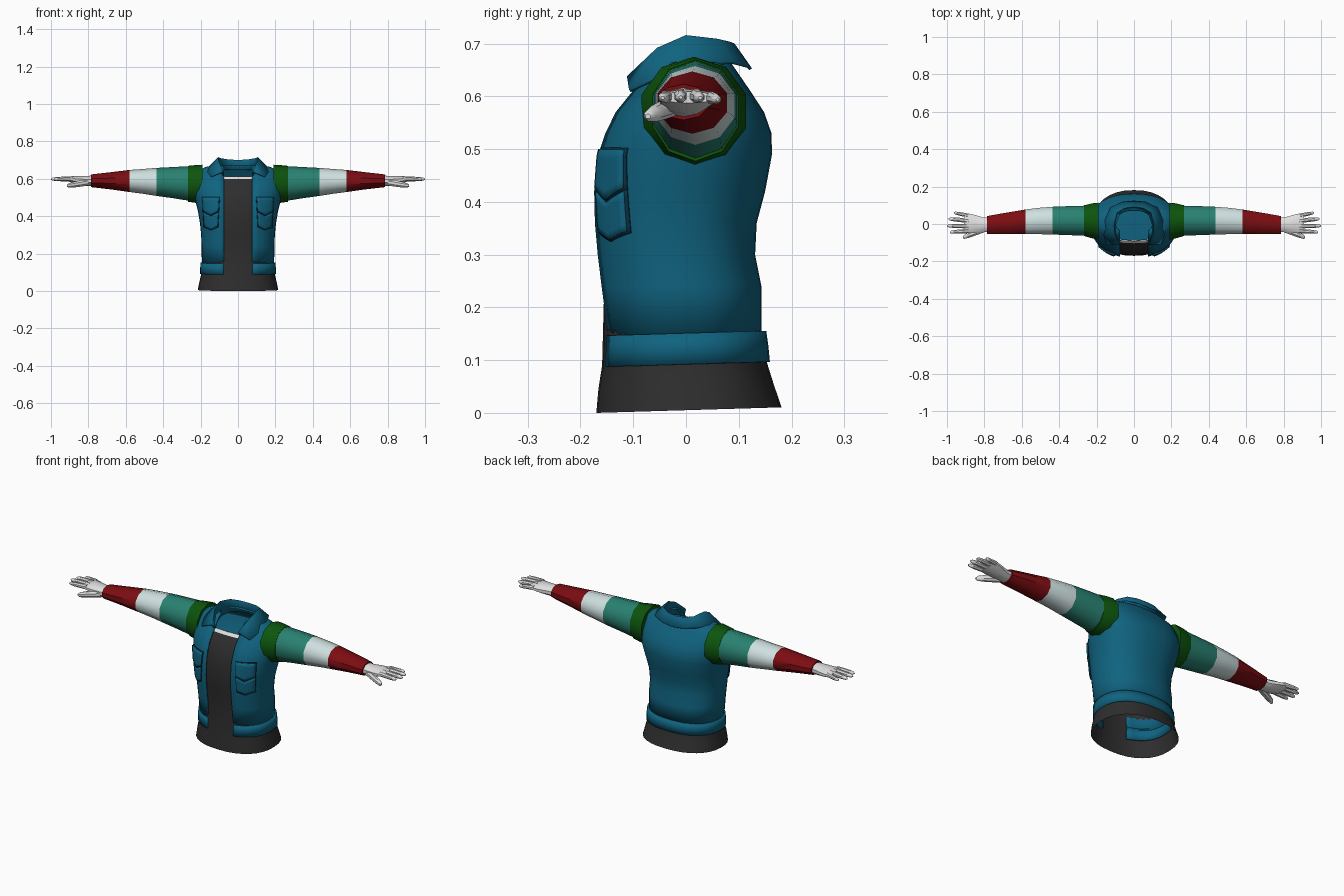
import bpy, math
from math import sin, cos, pi

if "Cube" in bpy.data.objects:
    bpy.data.objects.remove(bpy.data.objects["Cube"])


def material(name, rgb):
    m = bpy.data.materials.new(name)
    m.diffuse_color = (*rgb, 1)
    m.use_nodes = True
    m.node_tree.nodes["Principled BSDF"].inputs["Base Color"].default_value = m.diffuse_color
    return m


BLUE = material("denim blue", (0.005, 0.125, 0.215))
SEAM = material("dark seam blue", (0.002, 0.03, 0.055))
BLACK = material("charcoal", (0.027, 0.027, 0.027))
DKGREEN = material("dark green", (0.004, 0.09, 0.004))
GREEN = material("sea green", (0.022, 0.22, 0.165))
PALE = material("pale blue white", (0.62, 0.74, 0.74))
RED = material("dark red", (0.2, 0.004, 0.006))
SKIN = material("white skin", (0.74, 0.74, 0.74))


def build(name, grids, mats, closed=False, caps=False, rule=None, thick=0, offset=-1, angle=40):
    """Skin each grid of points (rows of equal length), then mirror across x."""
    verts, faces = [], []
    for rows in grids:
        base, n = len(verts), len(rows[0])
        for r in rows:
            verts += r
        for i in range(len(rows) - 1):
            for j in range(n if closed else n - 1):
                a, b = base + i * n, base + (i + 1) * n
                k = (j + 1) % n
                faces.append((a + j, a + k, b + k, b + j))
        if caps:
            faces.append(tuple(base + j for j in reversed(range(n))))
            faces.append(tuple(base + (len(rows) - 1) * n + j for j in range(n)))
    me = bpy.data.meshes.new(name)
    me.from_pydata(verts, [], faces)
    for m in mats:
        me.materials.append(m)
    if rule:
        for p in me.polygons:
            p.material_index = rule(p.center)
    ob = bpy.data.objects.new(name, me)
    bpy.context.collection.objects.link(ob)
    bpy.ops.object.select_all(action='DESELECT')
    ob.select_set(True)
    bpy.context.view_layer.objects.active = ob
    bpy.ops.object.shade_smooth_by_angle(angle=math.radians(angle))
    mir = ob.modifiers.new("mirror", 'MIRROR')
    mir.merge_threshold = 0.0005
    if thick:
        s = ob.modifiers.new("thickness", 'SOLIDIFY')
        s.thickness, s.offset = thick, offset
    return ob


# Torso cross sections: z, half width, front y, back y
POW = 2.3
JACKET = [(.135, .193, -.154, .143), (.24, .195, -.168, .143), (.30, .197, -.175, .131),
          (.36, .203, -.180, .134), (.42, .213, -.181, .150), (.49, .230, -.172, .163),
          (.53, .236, -.158, .162), (.57, .235, -.138, .148), (.61, .228, -.105, .122),
          (.645, .212, -.075, .098), (.664, .170, -.062, .085), (.672, .100, -.055, .075)]


def half_ring(sec, opening=0, inset=0, n=16):
    """Right half of a rounded ring, from the front opening round to the back."""
    z, w, f, b = sec
    w, f, b = w - inset, f + inset, b - inset
    c, d = (f + b) / 2, (b - f) / 2
    t0 = math.asin((opening / w) ** (POW / 2)) if opening else 0
    pts = []
    for i in range(n + 1):
        t = t0 + (pi - t0) * i / n
        s, k = max(sin(t), 0), cos(t)
        x = w * s ** (2 / POW) if i < n else 0
        y = c - d * math.copysign(abs(k) ** (2 / POW), k)
        pts.append((x, y, z + (.03 * (y + .17) if z < .2 else 0)))
    return pts


# Open jacket body and waistband
build("jacket_body", [[half_ring(s, .076) for s in JACKET]], [BLUE], thick=.008)
BAND = [(.087, .203, -.161, .159), (.118, .202, -.160, .156), (.146, .201, -.159, .152)]
build("waistband", [[half_ring(s, .078) for s in BAND]], [BLUE], thick=.014)

# Shirt, flaring at the open hem, with a thin strip of skin at the neckline
HEM = [(0, .215, -.170, .181), (.045, .206, -.166, .166), (.09, .196, -.159, .152)]
shirt = [half_ring(s) for s in HEM]
shirt += [half_ring(s, 0, .013) for s in JACKET[1:8]]
shirt += [half_ring((.598, .23, -.116, .13), 0, .013), half_ring((.612, .225, -.103, .12), 0, .013)]
build("shirt", [shirt], [BLACK, SKIN], rule=lambda c: int(c.z > .6))

# Lining that closes the neck
rim = half_ring((.611, .225, -.103, .12), 0, .015)
build("neck_lining", [[rim, [(0, .02, .615)] * len(rim)]], [BLUE])

# Folded collar: outer edge, fold, inner stand
outer = [(.145, -.108, .612), (.168, -.045, .642), (.160, .02, .662), (.125, .09, .666), (.06, .12, .658), (0, .125, .653)]
fold = [(.078, -.112, .638), (.102, -.055, .692), (.107, .0, .716), (.090, .06, .709), (.05, .085, .703), (0, .092, .700)]
stand = [(.074, -.092, .610), (.092, -.05, .625), (.096, .0, .640), (.076, .05, .648), (.042, .07, .650), (0, .076, .650)]
build("collar", [[outer, fold, stand]], [BLUE], thick=.006)


# Chest pockets wrapped on the jacket front
def front_y(x, z):
    for a, b in zip(JACKET, JACKET[1:]):
        if a[0] <= z <= b[0]:
            t = (z - a[0]) / (b[0] - a[0])
            w, f, k = (a[i] + (b[i] - a[i]) * t for i in (1, 2, 3))
            return (f + k) / 2 - (k - f) / 2 * max(1 - (x / w) ** POW, 0) ** (1 / POW)


def patch(z0, z1, dip0, dip1, grow=0):
    rows = []
    for i in range(7):
        row = []
        for j in range(9):
            u, v = j / 8, i / 6
            peak = 1 - abs(2 * u - 1)
            lo, hi = z0 - dip0 * peak - grow, z1 - dip1 * peak + grow
            z = lo + (hi - lo) * v
            lean = (.5 - z) * .06
            xa, xb = .100 + lean - grow, .186 - lean + grow
            x = xa + (xb - xa) * u
            row.append((x, front_y(x, z), z))
        rows.append(row)
    return rows


FLAP, POUCH = (.427, .498, .022, 0), (.345, .420, .016, .022)
build("pocket_seam", [patch(*FLAP, .004), patch(*POUCH, .004)], [SEAM], thick=.004, offset=1)
build("pocket_flap", [patch(*FLAP)], [BLUE], thick=.009, offset=1)
build("pocket_pouch", [patch(*POUCH)], [BLUE], thick=.007, offset=1)


# Tubes running along x: x, centre y, radius y, centre z, radius z
def tube(secs, n=10):
    return [[(x, y + ry * cos(2 * pi * (j + .5) / n), z + rz * sin(2 * pi * (j + .5) / n))
             for j in range(n)] for x, y, ry, z, rz in secs]


build("armhole_band", [tube([(.19, .015, .104, .572, .103), (.225, .017, .098, .572, .101),
                             (.268, .018, .086, .573, .096)])],
      [DKGREEN], closed=True, caps=True)

SLEEVE = [(.255, .018, .084, .574, .093), (.34, .018, .082, .579, .084), (.435, .018, .078, .583, .075),
          (.51, .016, .074, .586, .066), (.58, .012, .069, .588, .059), (.68, .004, .060, .589, .046),
          (.785, -.005, .050, .589, .034)]
build("striped_sleeve", [tube(SLEEVE)], [GREEN, PALE, RED], closed=True, caps=True,
      rule=lambda c: 0 if c.x < .435 else 1 if c.x < .579 else 2)

# Hand: palm, four fingers and thumb
build("palm", [tube([(.775, -.004, .040, .589, .028), (.81, -.004, .042, .588, .027),
                     (.85, .000, .051, .591, .024), (.89, .004, .056, .596, .017),
                     (.91, .005, .052, .598, .011)])],
      [SKIN], closed=True, caps=True)


def finger(y0, y1, z0, z1, x0, x1, r):
    prof = [(0, 1), (.35, .95), (.7, .85), (.92, .65), (1, .25)]
    return tube([(x0 + (x1 - x0) * t, y0 + (y1 - y0) * t, r * k, z0 + (z1 - z0) * t, r * k)
                 for t, k in prof], 8)


build("fingers", [finger(.045, .060, .598, .594, .885, .963, .012),
                  finger(.018, .027, .601, .597, .885, .992, .0135),
                  finger(-.011, -.010, .601, .598, .885, 1.0, .0135),
                  finger(-.037, -.044, .599, .597, .885, .985, .013)],
      [SKIN], closed=True, caps=True)
build("thumb", [finger(-.026, -.072, .581, .562, .80, .915, .019)],
      [SKIN], closed=True, caps=True)
